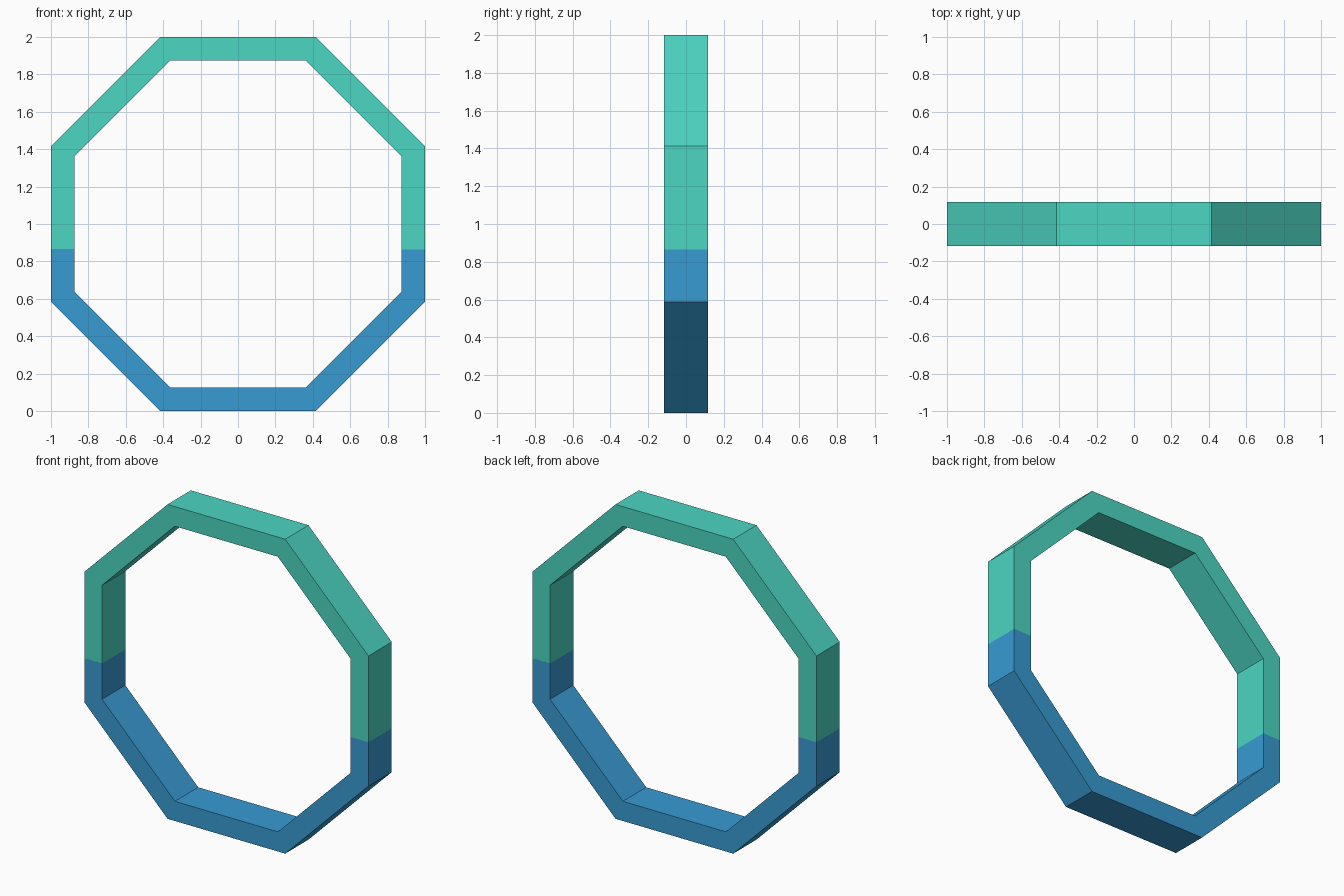
import bpy, bmesh, math

if "Cube" in bpy.data.objects:
    bpy.data.objects.remove(bpy.data.objects["Cube"])

OUTER, INNER = 1.0, 0.875      # distance from centre to the flats
HALF_DEPTH, SPLIT_Z = 0.117, 0.865


def srgb(*rgb):
    return [((c / 255 + 0.055) / 1.055) ** 2.4 for c in rgb] + [1.0]


def material(name, *rgb):
    mat = bpy.data.materials.new(name)
    mat.diffuse_color = srgb(*rgb)
    mat.use_nodes = True
    mat.node_tree.nodes["Principled BSDF"].inputs["Base Color"].default_value = mat.diffuse_color
    return mat


# Octagonal ring: sweep a rectangular section around the y axis
bm = bmesh.new()
section = [(OUTER, -HALF_DEPTH), (OUTER, HALF_DEPTH), (INNER, HALF_DEPTH), (INNER, -HALF_DEPTH)]
rings = []
for i in range(8):
    a = math.radians(22.5 + 45 * i)
    k = 1 / math.cos(math.radians(22.5))
    rings.append([bm.verts.new((r * k * math.cos(a), y, 1 + r * k * math.sin(a))) for r, y in section])
for i in range(8):
    p, q = rings[i], rings[(i + 1) % 8]
    for j in range(4):
        n = (j + 1) % 4
        bm.faces.new((p[j], p[n], q[n], q[j]))

# Colour boundary cut across both upright sides
bmesh.ops.bisect_plane(bm, geom=bm.verts[:] + bm.edges[:] + bm.faces[:],
                       plane_co=(0, 0, SPLIT_Z), plane_no=(0, 0, 1))
bmesh.ops.recalc_face_normals(bm, faces=bm.faces[:])
for f in bm.faces:
    f.material_index = 0 if f.calc_center_median().z > SPLIT_Z else 1

mesh = bpy.data.meshes.new("octagon_ring")
bm.to_mesh(mesh)
bm.free()
mesh.materials.append(material("teal", 76, 214, 194))
mesh.materials.append(material("blue", 56, 155, 211))
bpy.context.collection.objects.link(bpy.data.objects.new("octagon_ring", mesh))
